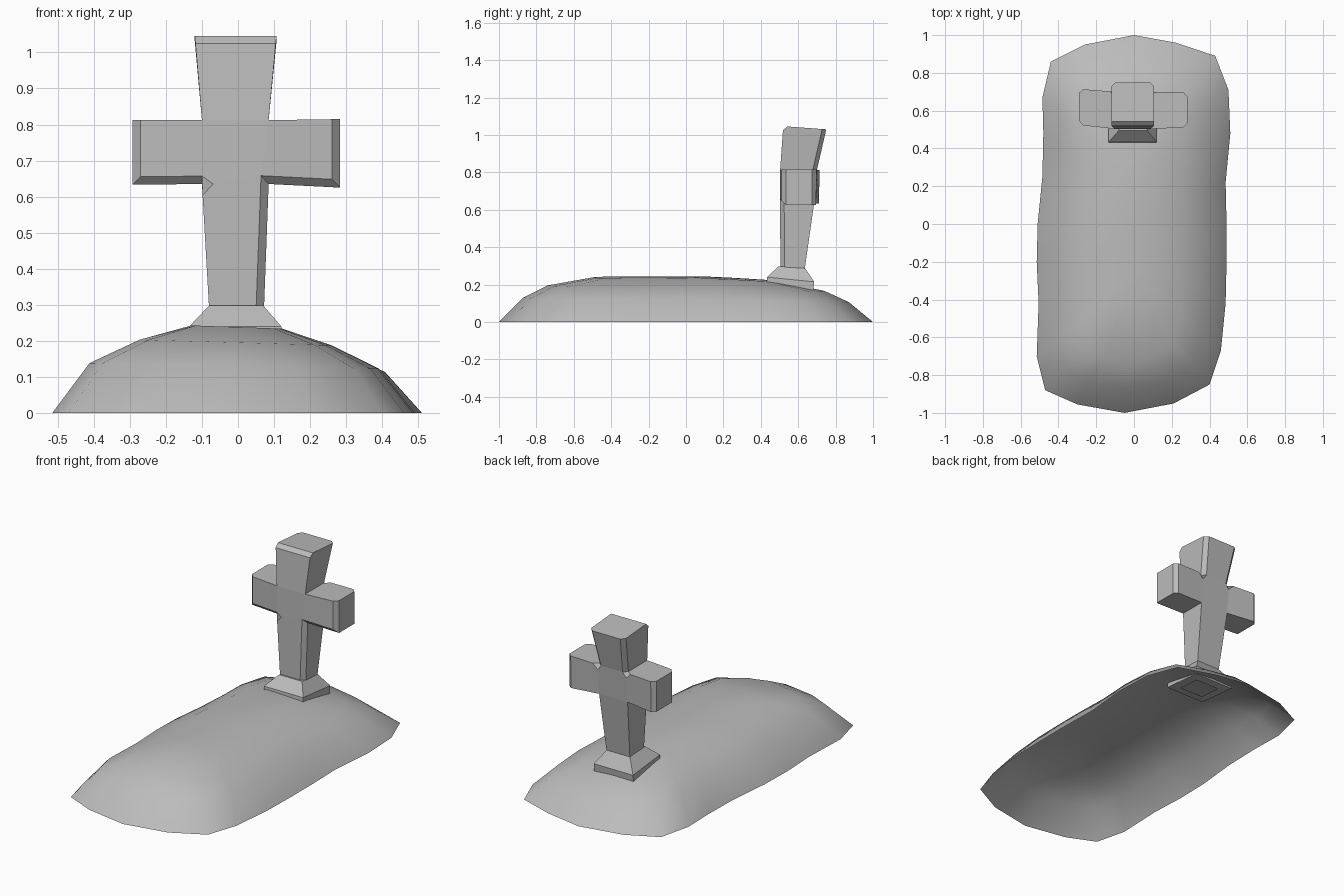
import bpy, bmesh
from mathutils import Vector

if "Cube" in bpy.data.objects:
    bpy.data.objects.remove(bpy.data.objects["Cube"], do_unlink=True)

stone = bpy.data.materials.new("grey stone")
stone.use_nodes = True
grey = (0.5, 0.5, 0.5, 1)
stone.diffuse_color = grey
stone.node_tree.nodes["Principled BSDF"].inputs["Base Color"].default_value = grey


def finish(bm, name, smooth=False, recalc=True):
    if recalc:
        bmesh.ops.recalc_face_normals(bm, faces=bm.faces)
    mesh = bpy.data.meshes.new(name)
    bm.to_mesh(mesh)
    bm.free()
    mesh.materials.append(stone)
    for p in mesh.polygons:
        p.use_smooth = smooth
    obj = bpy.data.objects.new(name, mesh)
    bpy.context.collection.objects.link(obj)
    return obj


def bridge(bm, a, b):
    n = len(a)
    for i in range(n):
        j = (i + 1) % n
        bm.faces.new((a[i], a[j], b[j], b[i]))


# Earth mound: an irregular outline stepped inwards and upwards, open below
right_side = [(.40, -.85), (.46, -.67), (.485, -.42), (.49, -.2), (.49, 0),
              (.485, .22), (.51, .48), (.5, .71), (.43, .89)]
left_side = [(-.44, .86), (-.485, .67), (-.48, .48), (-.485, .25), (-.51, 0),
             (-.515, -.2), (-.505, -.42), (-.515, -.7), (-.47, -.88)]
outline = ([(-.05, -1), (.21, -.95)] + right_side + [(.22, .96), (0, 1), (-.26, .95)]
           + left_side + [(-.3, -.955)])
steps = [(1, 1, 0), (.8, .87, .13), (.53, .74, .195), (.25, .5, .238)]

bm = bmesh.new()
rings = []
for sx, sy, z in steps:
    ring = []
    for x, y in outline:
        px, py = x * sx, y * sy
        slope = 1 - .25 * max(0, py - .15) - .15 * px
        ring.append(bm.verts.new((px, py, z * slope)))
    rings.append(ring)
for low, high in zip(rings, rings[1:]):
    bridge(bm, low, high)
# Close the crown with strips running from side to side
crown = rings[-1]
n = len(crown)
for i in range(n // 2 - 1):
    a, b, c, d = crown[-i], crown[i + 1], crown[i + 2], crown[-i - 1]
    quad = [v for k, v in enumerate((a, b, c, d)) if v not in (a, b, c, d)[:k]]
    if len(quad) > 2:
        bm.faces.new(quad)
left = [e for e in bm.edges if e.is_boundary and all(v in crown for v in e.verts)]
if left:
    bmesh.ops.holes_fill(bm, edges=left, sides=4)
finish(bm, "earth_mound", smooth=True)

# Cross plinth: flared foot, open underneath with a narrow rim
bm = bmesh.new()
levels = [(-.08, .07, .49, .625, .18, .17), (-.135, .12, .43, .68, .19, .168),
          (-.135, .12, .433, .685, .24, .215), (-.08, .07, .495, .635, .298, .29)]
rings = []
for x0, x1, y0, y1, zf, zb in levels:
    rings.append([bm.verts.new(p) for p in
                  ((x0, y0, zf), (x1, y0, zf), (x1, y1, zb), (x0, y1, zb))])
for low, high in zip(rings, rings[1:]):
    bridge(bm, low, high)
bm.faces.new(rings[-1])
finish(bm, "cross_plinth")

# Cross: a central block with four flaring limbs, leaning slightly back
bm = bmesh.new()
core = {}
for sx, x in ((-1, -.1), (1, .085)):
    for sy in (-1, 1):
        for sz, z in ((-1, .635), (1, .812)):
            y = .503 if sy < 0 else .685 + .015 * (sz > 0)
            core[sx, sy, sz] = bm.verts.new((x, y, z))
around = [(-1, -1), (1, -1), (1, 1), (-1, 1)]
chamfers = []


def limb(axis, sign, place):
    """Extend one side of the core; place() gives each tip corner."""
    keys = [(s, y, sign) if axis == "z" else (sign, y, s) for s, y in around]
    tip = {k: bm.verts.new(place(*k)) for k in keys}
    bridge(bm, [core[k] for k in keys], [tip[k] for k in keys])
    bm.faces.new([tip[k] for k in keys])
    return tip


def edge(a, b):
    chamfers.append(bm.edges.get((a, b)))


foot = limb("z", -1, lambda x, y, z: (-.08 if x < 0 else .072,
                                      .505 if y < 0 else .635, .285))
head = limb("z", 1, lambda x, y, z: (-.12 if x < 0 else .107,
                                     .52 if y < 0 else .75, 1.047 if y < 0 else 1.03))
arm_r = limb("x", -1, lambda x, y, z: (-.292, .525 if y < 0 else .715,
                                       .633 if z < 0 else .812))
arm_l = limb("x", 1, lambda x, y, z: (.283, .512 if y < 0 else .697,
                                      .625 if z < 0 else .815))
for sy in (-1, 1):
    bm.faces.new([core[x, sy, z] for x, z in around])

# Chipped edges
for arm, s in ((arm_r, -1), (arm_l, 1)):
    edge(arm[s, 1, -1], arm[s, 1, 1])
    edge(arm[s, -1, -1], arm[s, -1, 1])
    edge(arm[s, -1, -1], core[s, -1, -1])
    edge(head[s, 1, 1], core[s, 1, 1])
edge(head[-1, -1, 1], head[1, -1, 1])
edge(foot[1, -1, -1], core[1, -1, -1])
bmesh.ops.recalc_face_normals(bm, faces=bm.faces)
bmesh.ops.bevel(bm, geom=chamfers, offset=.022, segments=1,
                affect="EDGES", clamp_overlap=True)
finish(bm, "stone_cross")
